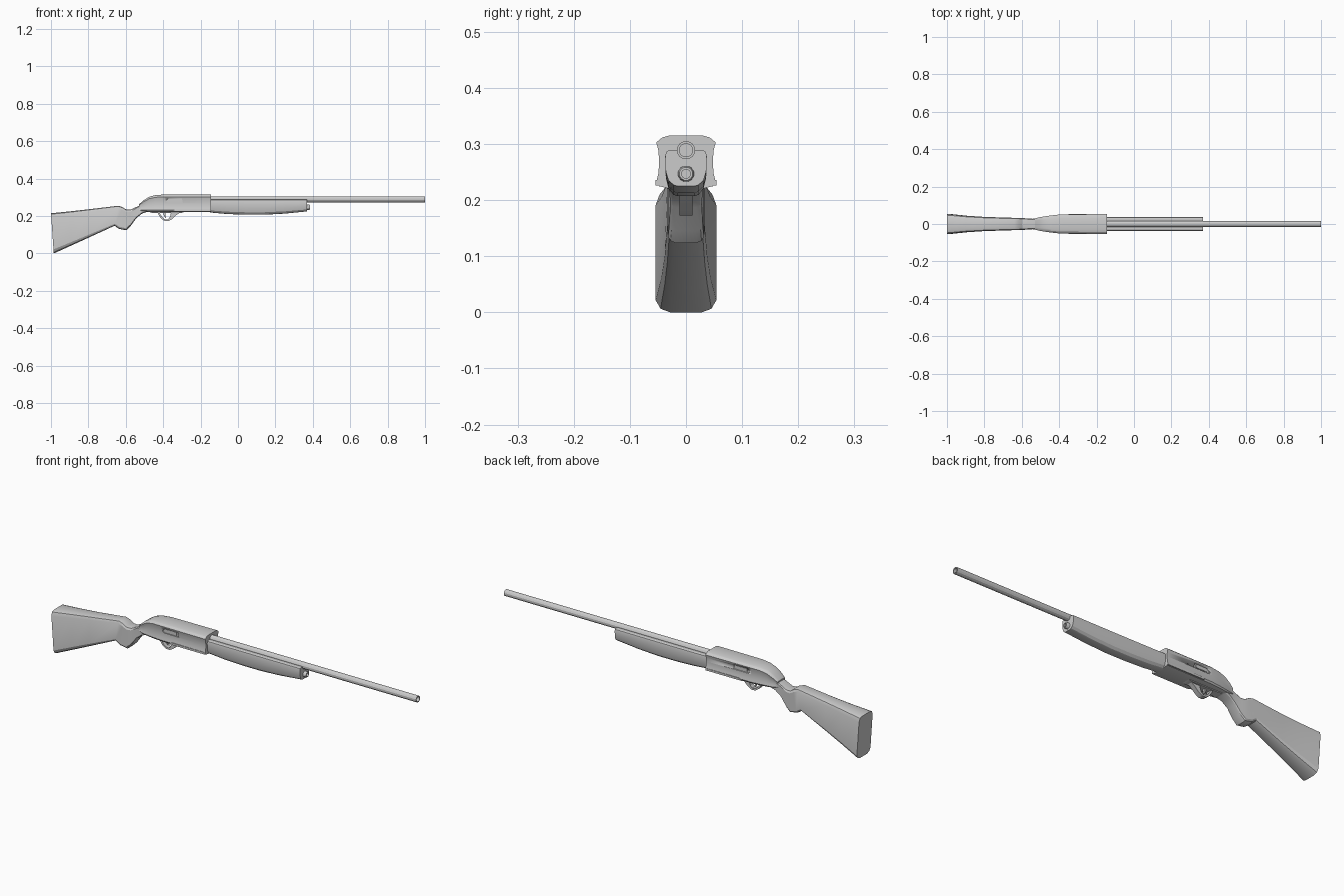
import bpy, bmesh
from math import sin, cos, pi, radians

if "Cube" in bpy.data.objects:
    bpy.data.objects.remove(bpy.data.objects["Cube"])


def loft(name, rings, angle=25):
    """Skin a list of equal-sized point rings and cap both ends."""
    bm = bmesh.new()
    vs = [[bm.verts.new(p) for p in r] for r in rings]
    n = len(rings[0])
    for a, b in zip(vs, vs[1:]):
        for i in range(n):
            j = (i + 1) % n
            bm.faces.new((a[i], a[j], b[j], b[i]))
    bm.faces.new(vs[0])
    bm.faces.new(vs[-1])
    bmesh.ops.recalc_face_normals(bm, faces=bm.faces)
    me = bpy.data.meshes.new(name)
    bm.to_mesh(me)
    bm.free()
    ob = bpy.data.objects.new(name, me)
    bpy.context.collection.objects.link(ob)
    bpy.context.view_layer.objects.active = ob
    bpy.ops.object.select_all(action='DESELECT')
    ob.select_set(True)
    bpy.ops.object.shade_smooth_by_angle(angle=radians(angle))
    return ob


def section(xt, zt, xb, zb, half):
    """Symmetric ring; half lists (y, fraction of height) from the top down."""
    pts = [(xb + (xt - xb) * f, y, zb + (zt - zb) * f) for y, f in half]
    return pts + [(x, -y, z) for x, y, z in reversed(pts)]


def tube(name, steps, z, n=12):
    """Turned part along x; steps lists (x, radius)."""
    return loft(name, [[(x, r * cos(2 * pi * (i + .5) / n), z + r * sin(2 * pi * (i + .5) / n))
                        for i in range(n)] for x, r in steps])


def prism(name, outline, y0, y1):
    return loft(name, [[(x, y, z) for x, z in outline] for y in (y0, y1)])


# stock with grip
stock = [  # top x, top z, bottom x, bottom z, half width, top flat, bottom flat
    (-1.0, .215, -.985, 0, .054, .034, .028),
    (-.90, .225, -.89, .043, .044, .028, .026),
    (-.80, .236, -.80, .084, .038, .023, .024),
    (-.64, .255, -.66, .148, .033, .019, .020),
    (-.618, .248, -.635, .131, .033, .019, .020),
    (-.598, .235, -.597, .124, .032, .018, .019),
    (-.575, .234, -.575, .145, .030, .017, .018),
    (-.545, .248, -.545, .187, .028, .016, .017),
    (-.515, .262, -.515, .212, .030, .017, .018),
    (-.47, .285, -.47, .228, .035, .020, .020)]
loft("stock", [section(xt, zt, xb, zb, [(t, 1), ((t + 2 * w) / 3, .975), (w, .89),
                                        (w, .10), ((b + 2 * w) / 3, .03), (b, 0)])
               for xt, zt, xb, zb, w, t, b in stock])

# receiver with hollowed sides and rounded rear
body = [(-.53, .262, .230, .030), (-.505, .284, .224, .036), (-.475, .303, .222, .041),
        (-.44, .312, .221, .046), (-.395, .315, .221, .051), (-.145, .315, .221, .053)]
receiver = loft("receiver", [section(x, t, x, b, [
    (w * .57, 1), (w * .8, .965), (w, .87), (w * .93, .72), (w * .9, .5),
    (w * .93, .28), (w, .12), (w * .9, .04), (w * .6, 0)]) for x, t, b, w in body])

# shallow ports cut in both sides
port = [(-.388, .277), (-.372, .294), (-.30, .294), (-.295, .270), (-.375, .270)]
for s in (-1, 1):
    cut = prism("port_cutter", port, s * .042, s * .07)
    m = receiver.modifiers.new("port", 'BOOLEAN')
    m.object, m.operation, m.solver = cut, 'DIFFERENCE', 'EXACT'
    bpy.context.view_layer.objects.active = receiver
    bpy.ops.object.modifier_apply(modifier=m.name)
    bpy.data.objects.remove(cut)
    # bolt face inside the port, and lower side rail
    prism("bolt", [(-.37, .275), (-.37, .29), (-.31, .29), (-.31, .275)], s * .04, s * .045)
    prism("side_rail", [(-.35, .226), (-.33, .236), (-.145, .236), (-.145, .226)],
          s * .046, s * .054)

# belly plate
prism("trigger_plate", [(-.49, .226), (-.46, .217), (-.30, .217), (-.28, .226)], -.02, .02)

# trigger guard, thin at the rear and thick at the front
outer = [(-.432, .222), (-.424, .205), (-.412, .187), (-.393, .174), (-.372, .173),
         (-.352, .184), (-.332, .203), (-.305, .222)]
inner = [(-.420, .222), (-.414, .207), (-.404, .193), (-.391, .183), (-.376, .182),
         (-.366, .191), (-.361, .205), (-.358, .222)]
loft("trigger_guard", [[(a[0], -.012, a[1]), (a[0], .012, a[1]),
                        (b[0], .012, b[1]), (b[0], -.012, b[1])] for a, b in zip(outer, inner)])

# trigger
prism("trigger", [(-.40, .222), (-.397, .205), (-.388, .190), (-.384, .192),
                  (-.389, .206), (-.386, .222)], -.005, .005)

# fore-end, with a belly along its length
loft("fore_end", [section(x, .289, x, b, [
    (.030, 1), (.035, .96), (.037, .85), (.036, .40), (.031, .16), (.022, .03), (.015, 0)])
    for x, b in [(-.15, .219), (-.06, .211), (.04, .207), (.14, .207), (.25, .213), (.37, .225)]])

# barrel with open bore, and magazine cap
tube("barrel", [(-.16, .0165), (1, .0165), (1, .012), (.85, .012)], .289)
tube("magazine_cap", [(.34, .0145), (.38, .0145), (.386, .012), (.386, .008), (.374, .008)], .247)
